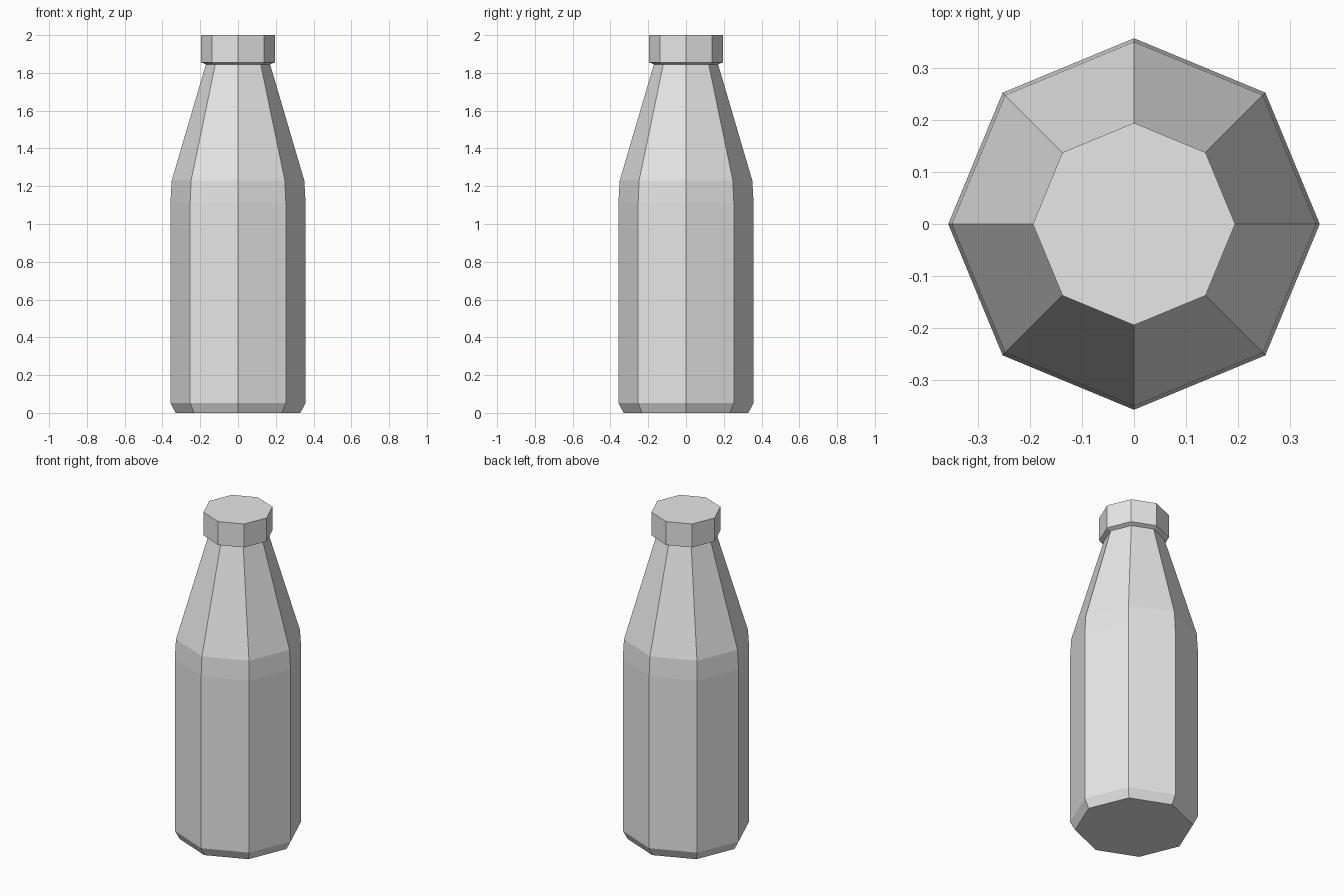
import bpy
import bmesh
from math import cos, sin, tau

SIDES = 8

cube = bpy.data.objects.get("Cube")
if cube:
    bpy.data.objects.remove(cube, do_unlink=True)

# Single plain grey
grey = bpy.data.materials.new("light_grey")
grey.use_nodes = True
colour = (0.8, 0.8, 0.8, 1)
grey.diffuse_color = colour
grey.node_tree.nodes["Principled BSDF"].inputs["Base Color"].default_value = colour


def lathe(name, profile):
    """Closed, flat-shaded solid from (radius, height) rings, bottom to top."""
    bm = bmesh.new()
    rings = [[bm.verts.new((r * cos(tau * i / SIDES), r * sin(tau * i / SIDES), z))
              for i in range(SIDES)] for r, z in profile]
    for low, high in zip(rings, rings[1:]):
        for i in range(SIDES):
            j = (i + 1) % SIDES
            bm.faces.new((low[i], low[j], high[j], high[i]))
    bm.faces.new(rings[0][::-1])
    bm.faces.new(rings[-1])
    mesh = bpy.data.meshes.new(name)
    bm.to_mesh(mesh)
    bm.free()
    mesh.materials.append(grey)
    obj = bpy.data.objects.new(name, mesh)
    bpy.context.collection.objects.link(obj)
    return obj


# Body: bevelled base, straight wall, soft shoulder and tapering neck
lathe("bottle_body", [(0.33, 0), (0.358, 0.053), (0.358, 1.11),
                      (0.351, 1.23), (0.17, 1.845)])

# Cap: underside slopes in to meet the neck
lathe("bottle_cap", [(0.17, 1.845), (0.195, 1.856), (0.195, 2.0)])
